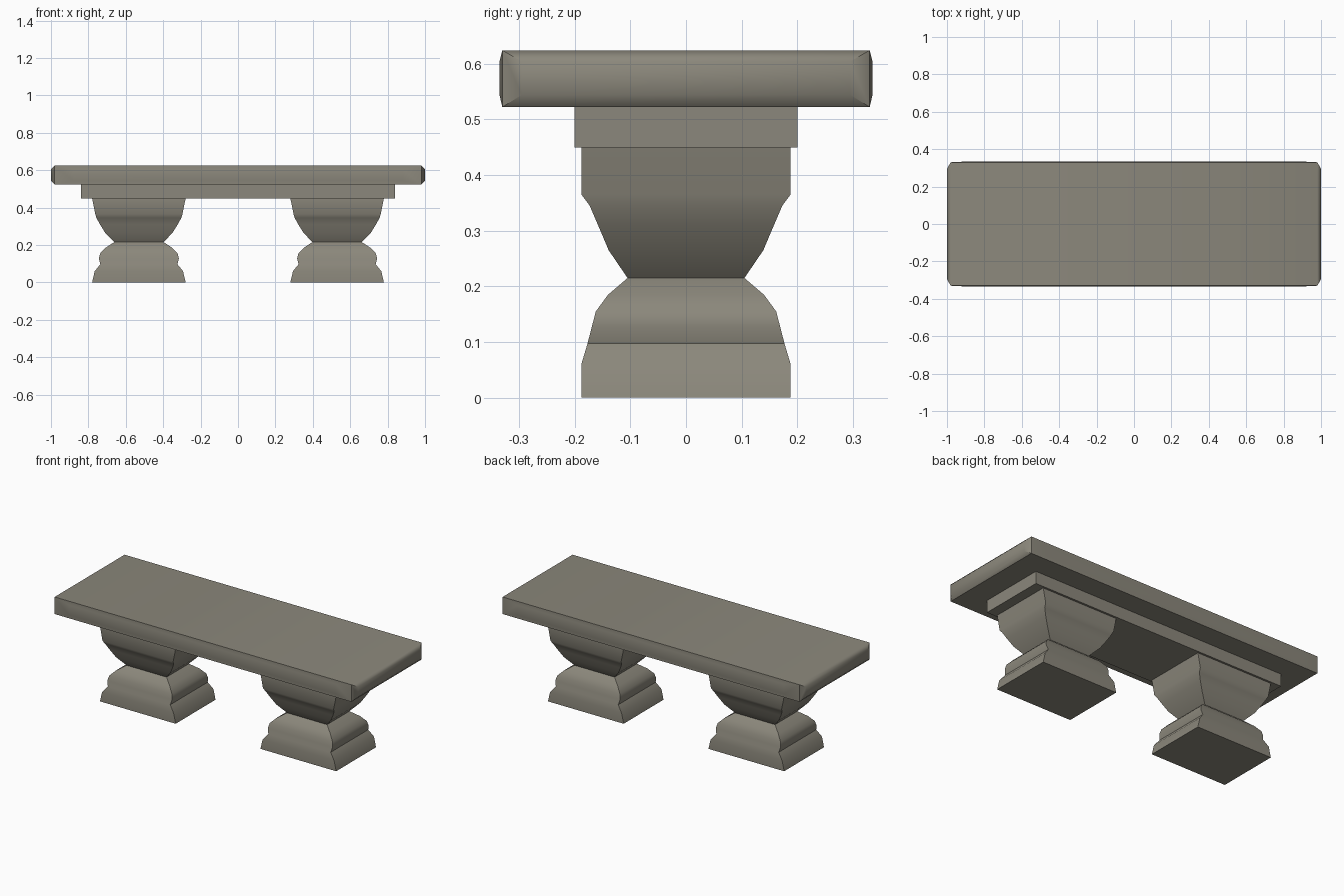
import bpy, bmesh, math

if "Cube" in bpy.data.objects:
    bpy.data.objects.remove(bpy.data.objects["Cube"])

stone = bpy.data.materials.new("weathered stone")
stone.diffuse_color = (0.26, 0.245, 0.20, 1)
stone.use_nodes = True
stone.node_tree.nodes["Principled BSDF"].inputs["Base Color"].default_value = stone.diffuse_color


def finish(name, bm, angle=40):
    bmesh.ops.remove_doubles(bm, verts=bm.verts, dist=1e-5)
    bmesh.ops.recalc_face_normals(bm, faces=bm.faces)
    me = bpy.data.meshes.new(name)
    bm.to_mesh(me)
    bm.free()
    me.materials.append(stone)
    ob = bpy.data.objects.new(name, me)
    bpy.context.collection.objects.link(ob)
    bpy.context.view_layer.objects.active = ob
    ob.select_set(True)
    bpy.ops.object.shade_smooth_by_angle(angle=math.radians(angle))
    ob.select_set(False)
    return ob


def lofted(name, cx, rings):
    """Stack of rectangles: (z, half width x, half depth y)."""
    bm = bmesh.new()
    loops = [[bm.verts.new((cx + sx * hx, sy * hy, z))
              for sx, sy in ((-1, -1), (1, -1), (1, 1), (-1, 1))]
             for z, hx, hy in rings]
    for a, b in zip(loops, loops[1:]):
        for i in range(4):
            j = (i + 1) % 4
            bm.faces.new((a[i], a[j], b[j], b[i]))
    bm.faces.new(loops[0])
    bm.faces.new(loops[-1])
    return finish(name, bm)


# Seat slab: a box whose four sides bulge out to a smaller raised panel
def slab():
    bm = bmesh.new()
    X, Y, Z0, Z1 = 0.98, 0.33, 0.522, 0.624
    zs = (Z0, 0.544, 0.604, Z1)

    def side(place, half, inner, out):
        us = (-half, -inner, inner, half)
        g = [[bm.verts.new(place(u, out if 0 < i < 3 and 0 < k < 3 else 0, z))
              for k, z in enumerate(zs)] for i, u in enumerate(us)]
        # outer frame of four quads around the raised panel
        o = [g[0][0], g[3][0], g[3][3], g[0][3]]
        n = [g[1][1], g[2][1], g[2][2], g[1][2]]
        for i in range(4):
            j = (i + 1) % 4
            bm.faces.new((o[i], o[j], n[j], n[i]))
        bm.faces.new(n)

    for s in (-1, 1):
        side(lambda u, d, z: (s * (X + d), u, z), Y, 0.295, 0.02)
        side(lambda u, d, z: (u, s * (Y + d), z), X, 0.88, 0.005)
    for z in (Z0, Z1):
        bm.faces.new([bm.verts.new(p) for p in
                      ((-X, -Y, z), (X, -Y, z), (X, Y, z), (-X, Y, z))])
    bmesh.ops.delete(bm, geom=[v for v in bm.verts if not v.link_faces],
                     context='VERTS')
    return finish("seat_slab", bm, 46)


slab()

# Apron under the seat
lofted("apron", 0, [(0.449, 0.84, 0.20), (0.522, 0.84, 0.20)])

# Moulded pedestals
profile = [
    (0.003, 0.25, 0.188), (0.060, 0.236, 0.188), (0.097, 0.206, 0.177),
    (0.128, 0.214, 0.169), (0.155, 0.207, 0.162), (0.185, 0.178, 0.140),
    (0.215, 0.132, 0.105), (0.265, 0.180, 0.139), (0.310, 0.208, 0.158),
    (0.345, 0.227, 0.173), (0.365, 0.233, 0.188), (0.449, 0.25, 0.188),
]
profile[0] = (0.0, 0.25, 0.188)
for side_name, cx in (("left", -0.53), ("right", 0.53)):
    lofted(side_name + "_pedestal", cx, profile)
